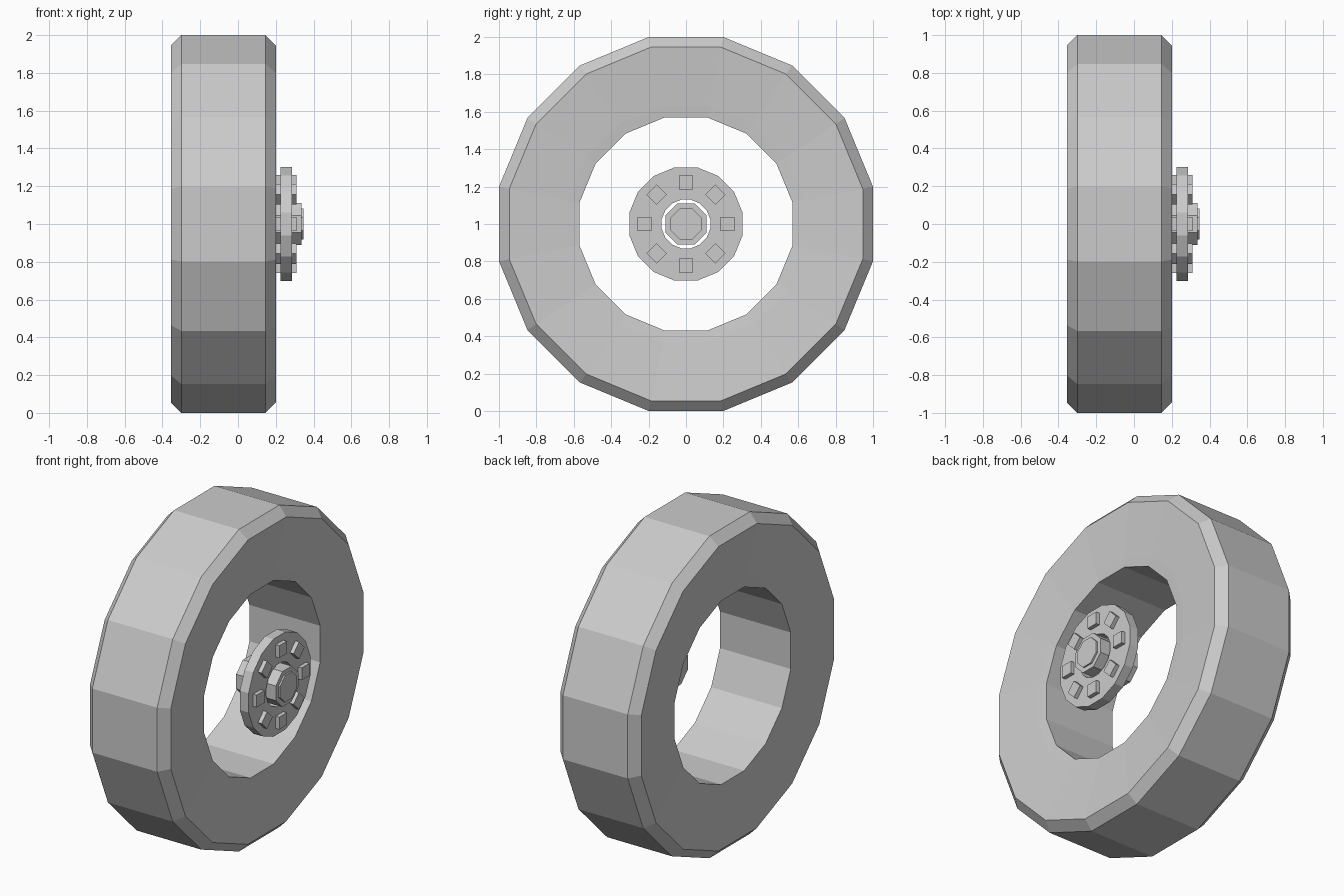
import bpy, bmesh
from math import pi, cos, sin
from mathutils import Matrix

if "Cube" in bpy.data.objects:
    bpy.data.objects.remove(bpy.data.objects["Cube"])


def lathe(name, profile, sides, closed):
    """Spin (x, apothem) points round the x axis, with a flat facing up."""
    bm = bmesh.new()
    rings = []
    for x, apothem in profile:
        r = apothem / cos(pi / sides)
        rings.append([bm.verts.new((x, r * cos((i + 0.5) * 2 * pi / sides),
                                    1 + r * sin((i + 0.5) * 2 * pi / sides)))
                      for i in range(sides)])
    n = len(rings)
    for k in range(n if closed else n - 1):
        a, b = rings[k], rings[(k + 1) % n]
        for i in range(sides):
            j = (i + 1) % sides
            bm.faces.new((a[i], a[j], b[j], b[i]))
    if not closed:
        bm.faces.new(rings[0])
        bm.faces.new(rings[-1])
    finish(name, bm)


def finish(name, bm):
    bmesh.ops.recalc_face_normals(bm, faces=bm.faces)
    mesh = bpy.data.meshes.new(name)
    bm.to_mesh(mesh)
    bm.free()
    bpy.context.collection.objects.link(bpy.data.objects.new(name, mesh))


# Tyre: half profile mirrored about its middle plane
mid = -0.0775
half = [(0.243, 0.57), (0.25, 0.63), (0.2775, 0.945), (0.2225, 1.0)]
tyre = [(mid + w, r) for w, r in half] + [(mid - w, r) for w, r in reversed(half)]
lathe("tyre", tyre, 16, True)

# Hub disc with a centre hole
lathe("hub_disc", [(0.225, 0.13), (0.285, 0.13), (0.285, 0.303), (0.225, 0.303)], 16, True)

# Octagonal axle with a raised cap
lathe("axle", [(0.065, 0.11), (0.337, 0.11), (0.337, 0.083), (0.347, 0.083)], 8, False)

# Eight square studs through the disc
bm = bmesh.new()
for i in range(8):
    m = (Matrix.Translation((0.255, 0, 1)) @ Matrix.Rotation(i * pi / 4, 4, 'X')
         @ Matrix.Translation((0, 0, 0.222)) @ Matrix.Diagonal((0.11, 0.076, 0.076, 1)))
    bmesh.ops.create_cube(bm, size=1, matrix=m)
finish("hub_studs", bm)
